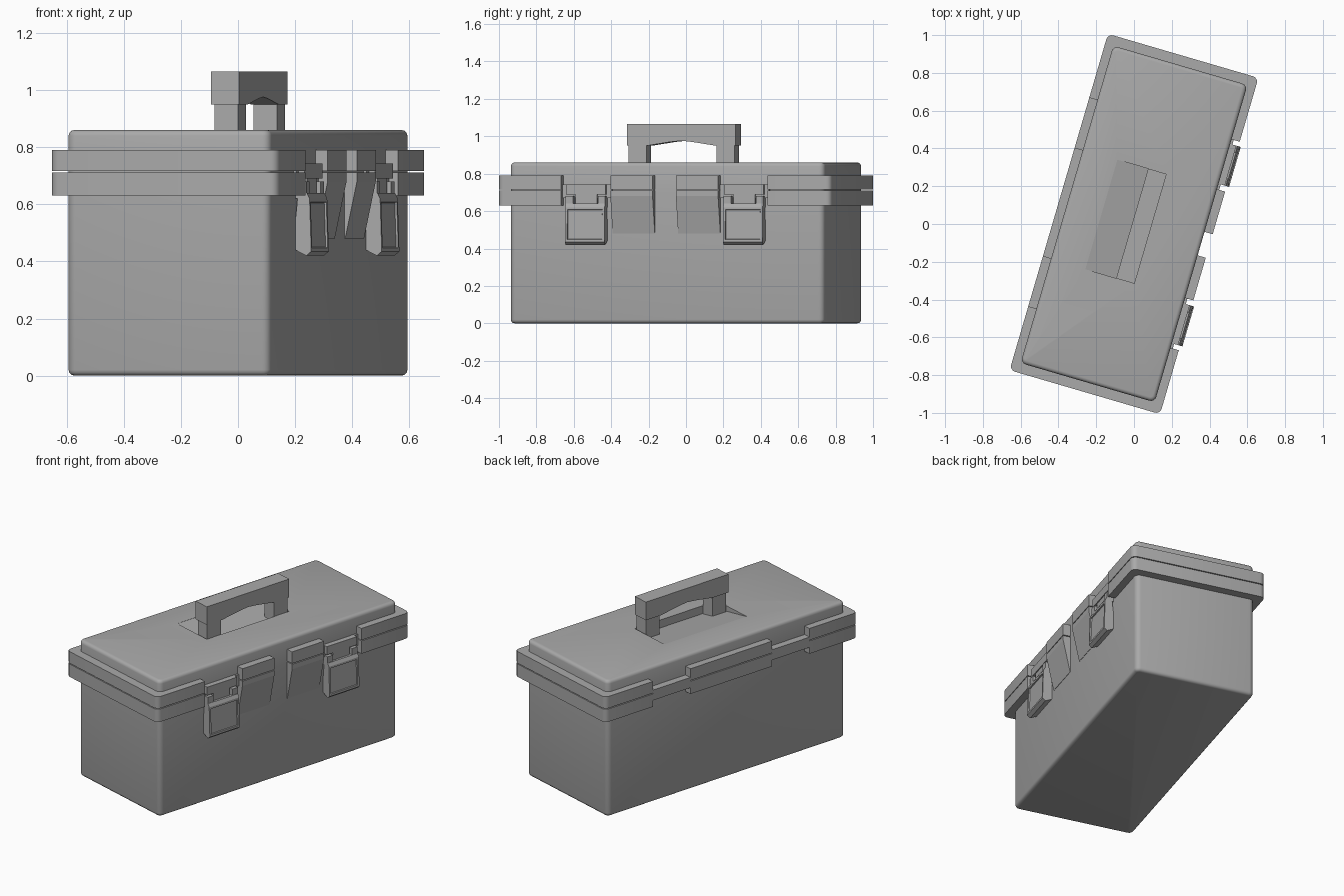
import bpy, bmesh
from math import radians

if "Cube" in bpy.data.objects:
    bpy.data.objects.remove(bpy.data.objects["Cube"])

TURN = radians(-16.3)            # the whole box stands turned on its base
W, L = 0.37, 0.875               # half width and half length of the body
RW, RL = 0.415, 0.9275           # half width and half length of the rim
GAP_IN, GAP_OUT = 0.30, 0.575    # span of the latch and hinge gaps

grey = bpy.data.materials.new("plain_grey")
grey.use_nodes = True
grey.diffuse_color = (0.4, 0.4, 0.4, 1)
grey.node_tree.nodes["Principled BSDF"].inputs["Base Color"].default_value = (0.4, 0.4, 0.4, 1)


def finish(name, bm):
    bmesh.ops.recalc_face_normals(bm, faces=bm.faces)
    mesh = bpy.data.meshes.new(name)
    bm.to_mesh(mesh)
    bm.free()
    mesh.materials.append(grey)
    obj = bpy.data.objects.new(name, mesh)
    bpy.context.collection.objects.link(obj)
    obj.rotation_euler.z = TURN
    return obj


def smooth(obj):
    bpy.ops.object.select_all(action='DESELECT')
    obj.select_set(True)
    bpy.context.view_layer.objects.active = obj
    bpy.ops.object.shade_smooth_by_angle(angle=radians(35))


def bevel(bm, rule, size, segments):
    edges = [e for e in bm.edges if rule(*(v.co for v in e.verts))]
    bmesh.ops.bevel(bm, geom=edges, offset=size, segments=segments,
                    profile=0.5, affect='EDGES')


def upright(a, b):
    return abs(a.z - b.z) > 0.01


def box_mesh(x0, x1, y0, y1, z0, z1):
    bm = bmesh.new()
    bmesh.ops.create_cube(bm, size=1)
    for v in bm.verts:
        v.co.x = x1 if v.co.x > 0 else x0
        v.co.y = y1 if v.co.y > 0 else y0
        v.co.z = z1 if v.co.z > 0 else z0
    return bm


def box(name, *span):
    return finish(name, box_mesh(*span))


def prism_mesh(points, place, t0, t1):
    """Extrude a closed profile from t0 to t1; place maps (u, v, t) to xyz."""
    bm = bmesh.new()
    face = bm.faces.new([bm.verts.new(place(u, v, t0)) for u, v in points])
    new = bmesh.ops.extrude_face_region(bm, geom=[face])["geom"]
    for v in new:
        if isinstance(v, bmesh.types.BMVert):
            v.co += place(0, 0, t1) - place(0, 0, t0)
    bmesh.ops.recalc_face_normals(bm, faces=bm.faces)
    return bm


def along_y(u, v, t):
    return Vector((u, t, v))


def along_x(u, v, t):
    return Vector((t, u, v))


from mathutils import Vector

# Body with rounded corners and a rounded bottom edge
bm = box_mesh(-W, W, -L, L, 0, 0.7)
bevel(bm, upright, 0.03, 4)
bevel(bm, lambda a, b: a.z < 0.01 and b.z < 0.01, 0.02, 3)
smooth(finish("body", bm))

# Raised lid with a softened top edge
bm = box_mesh(-W, W, -L, L, 0.7, 0.86)
bevel(bm, upright, 0.03, 4)
bevel(bm, lambda a, b: a.z > 0.85 and b.z > 0.85, 0.02, 3)
lid = finish("lid", bm)

# Sloping recess that the handle folds into
slope = [(-0.18, 0.859), (0.092, 0.81), (0.092, 0.95), (-0.18, 0.95)]
cutter = finish("recess_cutter", prism_mesh(slope, along_y, -0.302, 0.302))
cutter.hide_render = True
mod = lid.modifiers.new("recess", 'BOOLEAN')
mod.operation, mod.object, mod.solver = 'DIFFERENCE', cutter, 'EXACT'
smooth(lid)
bpy.ops.object.modifier_apply(modifier=mod.name)
bpy.data.objects.remove(cutter)

# Rim: upper and lower end caps, with a fine seam between them
LAYERS = (("lower", 0.63, 0.711), ("upper", 0.716, 0.79))
for level, z0, z1 in LAYERS:
    for side, s in (("back", 1), ("front", -1)):
        bm = box_mesh(-RW, RW, min(s * GAP_OUT, s * RL), max(s * GAP_OUT, s * RL), z0, z1)
        bevel(bm, lambda a, b: upright(a, b) and abs(a.y) > 0.9, 0.03, 4)
        smooth(finish(f"{level}_rim_{side}", bm))
    # Middle block on the hinge side
    box(f"{level}_hinge_block", -RW, -W + 0.02, -GAP_IN, GAP_IN, z0, z1)

NOTCH = 0.065
wedge = [(0.34, 0.48), (0.372, 0.48), (RW, 0.68), (RW, 0.711), (0.34, 0.711)]
for side, s in (("back", 1), ("front", -1)):
    a, b = sorted((s * NOTCH, s * GAP_IN))
    g0, g1 = sorted((s * GAP_IN, s * GAP_OUT))
    # Catch side: lid block above a tapering plate, split by the centre notch
    box(f"upper_catch_block_{side}", 0.34, RW, a, b, 0.716, 0.79)
    finish(f"catch_plate_{side}", prism_mesh(wedge, along_y, a, b))
    # Hinge strips and shallow strips behind the latches
    box(f"hinge_strip_{side}", -RW, -0.35, g0, g1, 0.67, 0.735)
    box(f"latch_strip_{side}", 0.35, 0.382, g0, g1, 0.67, 0.742)

    # Latch with a sunken front panel
    c = s * 0.44
    profile = [(0.36, 0.445), (0.41, 0.42), (0.428, 0.435), (0.422, 0.62),
               (0.412, 0.64), (0.38, 0.64)]
    bm = prism_mesh(profile, along_y, c - 0.11, c + 0.11)
    panel = max(bm.faces, key=lambda f: f.normal.x * f.calc_area())
    bmesh.ops.inset_region(bm, faces=[panel], thickness=0.018, depth=0)
    bmesh.ops.inset_region(bm, faces=[panel], thickness=0.003, depth=-0.007)
    finish(f"latch_{side}", bm)
    # Pivot ears, neck and hook of the latch
    for n, e in (("a", -1), ("b", 1)):
        y = c + e * 0.09
        box(f"latch_ear_{side}_{n}", 0.365, 0.41, y - 0.02, y + 0.02, 0.62, 0.68)
    box(f"latch_neck_{side}", 0.365, 0.398, c - 0.06, c + 0.06, 0.63, 0.70)
    box(f"latch_hook_{side}", 0.365, 0.404, c - 0.11, c + 0.11, 0.69, 0.742)

# Handle: arched grip on two legs
grip = [(-0.303, 0.95), (-0.19, 0.95), (-0.06, 0.97), (0, 0.976), (0.06, 0.97),
        (0.19, 0.95), (0.303, 0.95), (0.303, 1.065), (-0.303, 1.065)]
finish("handle_grip", prism_mesh(grip, along_x, -0.01, 0.092))
for side, s in (("back", 1), ("front", -1)):
    y0, y1 = sorted((s * 0.195, s * 0.295))
    box(f"handle_leg_{side}", 0, 0.086, y0, y1, 0.8, 0.955)
